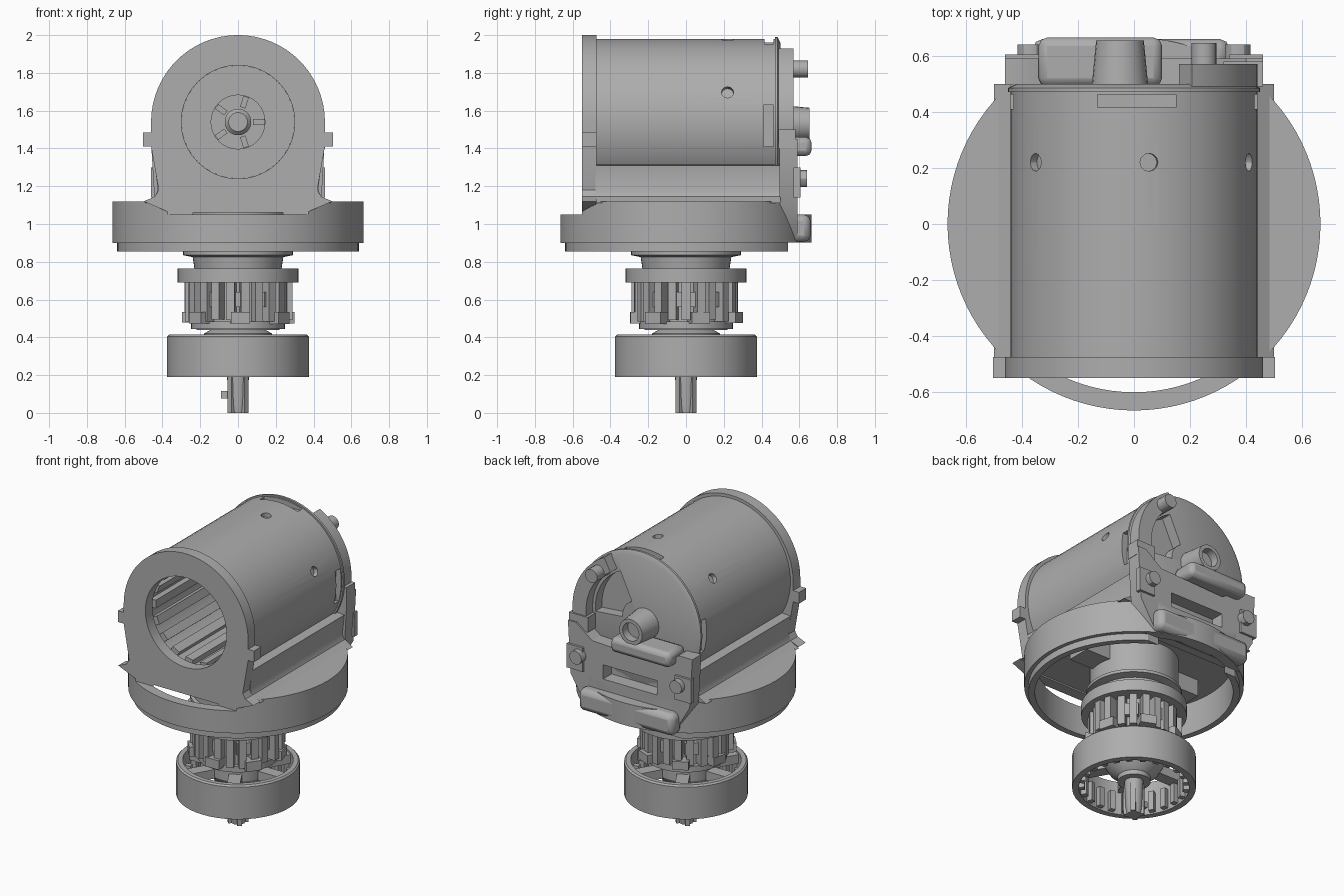
import bpy, bmesh, math, random
from mathutils import Matrix, Vector

if "Cube" in bpy.data.objects:
    bpy.data.objects.remove(bpy.data.objects["Cube"], do_unlink=True)
random.seed(4)
AXIS_Z = 1.54          # height of the horizontal motor axis
parts = []

grey = bpy.data.materials.new("cast grey")
grey.use_nodes = True
grey.diffuse_color = (0.42, 0.42, 0.42, 1)
grey.node_tree.nodes["Principled BSDF"].inputs["Base Color"].default_value = (0.42, 0.42, 0.42, 1)


def finish(name, bm, matrix=None):
    if matrix:
        bm.transform(matrix)
    bmesh.ops.recalc_face_normals(bm, faces=bm.faces)
    mesh = bpy.data.meshes.new(name)
    bm.to_mesh(mesh)
    bm.free()
    obj = bpy.data.objects.new(name, mesh)
    bpy.context.collection.objects.link(obj)
    mesh.materials.append(grey)
    parts.append(obj)
    return obj


def along_y(x=0, z=AXIS_Z):
    return Matrix.Translation((x, 0, z)) @ Matrix.Rotation(-math.pi / 2, 4, 'X')


def lathe(name, points, matrix=None, steps=64, closed=False):
    bm = bmesh.new()
    vs = [bm.verts.new((r, 0, z)) for r, z in points]
    es = [bm.edges.new(p) for p in zip(vs, vs[1:])]
    if closed:
        es.append(bm.edges.new((vs[-1], vs[0])))
    bmesh.ops.spin(bm, geom=vs + es, cent=(0, 0, 0), axis=(0, 0, 1),
                   dvec=(0, 0, 0), angle=2 * math.pi, steps=steps)
    bmesh.ops.remove_doubles(bm, verts=bm.verts, dist=0.0005)
    return finish(name, bm, matrix)


def rod(name, r, a, b, matrix=None, steps=32):
    return lathe(name, [(0, a), (r, a), (r, b), (0, b)], matrix, steps)


def add_box(bm, xs, ys, zs, matrix=Matrix()):
    size = [b - a for a, b in (xs, ys, zs)]
    mid = [(a + b) / 2 for a, b in (xs, ys, zs)]
    bmesh.ops.create_cube(bm, size=1, matrix=matrix @ Matrix.Translation(mid)
                          @ Matrix.Diagonal((*size, 1)))


def boxes(name, specs, matrix=None):
    bm = bmesh.new()
    for s in specs:
        add_box(bm, *s)
    return finish(name, bm, matrix)


def radial(name, count, r0, r1, width, z0, z1, matrix=None, jitter=0, offset=0):
    bm = bmesh.new()
    for i in range(count):
        j = random.uniform(-jitter, jitter)
        add_box(bm, (r0, r1 + j), (-width / 2, width / 2), (z0 + abs(j), z1),
                Matrix.Rotation(math.tau * (i + offset) / count, 4, 'Z'))
    return finish(name, bm, matrix)


def slab(name, outline, y0, y1):
    """Extrude an x-z outline along y."""
    bm = bmesh.new()
    face = bm.faces.new([bm.verts.new((x, y0, z)) for x, z in outline])
    out = bmesh.ops.extrude_face_region(bm, geom=[face])
    moved = [v for v in out["geom"] if isinstance(v, bmesh.types.BMVert)]
    bmesh.ops.translate(bm, verts=moved, vec=(0, y1 - y0, 0))
    return finish(name, bm)


def arc(r, a0, a1, n=32):
    angles = [math.radians(a0 + (a1 - a0) * i / n) for i in range(n + 1)]
    return [(r * math.cos(a), AXIS_Z + r * math.sin(a)) for a in angles]


def cut(obj, *cutters):
    bpy.context.view_layer.objects.active = obj
    for c in cutters:
        c.hide_render = True
        mod = obj.modifiers.new("cut", 'BOOLEAN')
        mod.operation, mod.object, mod.solver = 'DIFFERENCE', c, 'EXACT'
        bpy.ops.object.modifier_apply(modifier=mod.name)
        parts.remove(c)
        bpy.data.objects.remove(c, do_unlink=True)


# Hollow round base with stepped lip and lowered front and back caps
base = lathe("base_disc", [(0, 1.07), (.6, 1.07), (.6, .855), (.64, .855), (.64, .9),
                           (.665, .9), (.665, 1.12), (0, 1.12)], steps=96)
cut(base, boxes("front_step", [((-1, 1), (-1, -.55), (1.05, 1.3))]),
    boxes("back_step", [((-1, 1), (.59, 1), (1.05, 1.3))]),
    boxes("lip_gap", [((-1, 1), (.54, 1), (.8, .902))]),
    boxes("cable_gap", [((-.24, .24), (.3, .56), (1, 1.3))]))

# Motor shell: open at the front, shallow recesses elsewhere
shell = lathe("motor_shell", [(0, .38), (.34, .38), (.34, -.475), (.44, -.475), (.44, .47),
                              (.45, .47), (.45, .485), (.42, .5), (0, .5)], along_y())
pits = []
for i, angle in enumerate((21, 83, 143)):
    turn = Matrix.Rotation(math.radians(90 - angle), 4, 'Y')
    pits.append(rod(f"pit_{i}", .032, .41, .5,
                    Matrix.Translation((0, .22, AXIS_Z)) @ turn, 12))
cut(shell, *pits,
    boxes("top_window", [((-.13, .15), (.415, .462), (1.94, 2.1))]),
    boxes("side_windows", [((s * .44 - .04, s * .44 + .04), (.41, .462), (1.41, 1.63))
                           for s in (-1, 1)]),
    slab("cap_recess", arc(.32, -5, 65, 12) + arc(.12, 65, -5, 8), .43, .6))

# Inside of the bore: ribs and hub
radial("bore_ribs", 18, .3, .36, .055, -.44, .4, along_y())
lathe("bore_hub", [(0, .18), (.05, .18), (.07, .2), (.07, .3), (.145, .3),
                   (.145, .34), (.3, .34), (.3, .4), (0, .4)], along_y(), 40)
radial("bore_hub_blades", 5, .08, .14, .03, .27, .31, along_y())

# Arched front plate with round opening and side lugs
half = [(-.46, 1.41), (-.42, 1.18), (-.44, 1.145), (-.5, 1.12), (-.36, 1.06)]
plate = slab("front_plate", arc(.46, 0, 180, 48) + half + [(-x, z) for x, z in reversed(half)],
             -.55, -.475)
cut(plate, rod("bore_cutter", .3, -.7, -.3, along_y(), 64))
boxes("plate_lugs", [((s * .475 - .028, s * .475 + .028), (-.55, -.475), (1.41, 1.485))
                     for s in (-1, 1)])

# Saddle that carries the shell, with flared feet
side = [(-.44, 1.31), (-.425, 1.18), (-.44, 1.145), (-.5, 1.11)]
slab("saddle", side + [(-x, z) for x, z in reversed(side)] + arc(.41, -33, -147, 24), -.48, .5)

# Rear cover with cable slot
cover = slab("rear_cover", [(-.44, 1.1), (-.33, .92), (.33, .92), (.44, 1.1), (.46, 1.45),
                            (.4, 1.45), (.28, 1.36), (-.2, 1.34), (-.36, 1.43), (-.46, 1.43)],
             .495, .59)
cut(cover, boxes("slot", [((-.2, .2), (.4, .7), (1.125, 1.22))]))
boxes("rear_cover_pads", [((s * .4 - .06, s * .4 + .06), (.57, .605), (1.14, 1.3))
                          for s in (-1, 1)])
for s, label in ((-1, "right"), (1, "left")):
    rod(f"cover_screw_{label}", .045, .55, .64, along_y(s * .37, 1.24), 12)

# Rear grip along the base
grip = boxes("rear_grip", [((-.36, .34), (.55, .66), (.905, 1.05))])
bevel = grip.modifiers.new("bevel", 'BEVEL')
bevel.width, bevel.segments = .035, 2

# Hooked arm, screw, shelf and spout on the rear
slab("rear_arm", arc(.44, -15, 62, 20) + arc(.34, 62, -15, 20), .49, .57)
rod("arm_screw", .045, .5, .645, along_y(.25, 1.82), 16)
boxes("arm_foot", [((.32, .46), (.49, .58), (1.4, 1.5))])
shelf = boxes("rear_shelf", [((-.34, .1), (.49, .665), (1.36, 1.46))])
bevel = shelf.modifiers.new("bevel", 'BEVEL')
bevel.width, bevel.segments = .03, 2
lathe("rear_spout", [(0, .5), (.1, .5), (.085, .655), (.06, .655), (.06, .6), (0, .6)],
      along_y(-.05, 1.53), 24)

# Neck below the base
lathe("neck", [(0, 1.1), (.27, 1.1), (.27, .86), (.29, .855), (.29, .835), (.24, .825),
               (.23, .76), (.32, .765), (.32, .69), (.22, .69), (.22, .44), (0, .44)], steps=48)
boxes("neck_brackets", [((s * .34 - .1, s * .34 + .1), (-.08, .08), (.96, 1.08))
                        for s in (-1, 1)])

# Ribbed drum with clips
radial("drum_ribs", 22, .2, .275, .045, .48, .7, jitter=.018)
radial("drum_clips", 7, .2, .3, .1, .47, .535, jitter=.01, offset=.3)
radial("drum_windows", 8, .2, .25, .1, .56, .64)
rod("drum_foot", .25, .445, .485, steps=32)

# Lower wheel: open ring, spokes, inner teeth, hub and keyed shaft
lathe("wheel_ring", [(.335, .19), (.375, .19), (.375, .405), (.365, .415), (.335, .415)],
      steps=48, closed=True)
radial("wheel_spokes", 6, .08, .35, .08, .34, .4)
radial("wheel_teeth", 24, .3, .345, .035, .2, .33)
lathe("wheel_hub", [(0, .46), (.11, .46), (.18, .42), (.18, .35), (.15, .3),
                    (.1, .26), (.1, .23), (0, .23)], steps=32)
lathe("shaft", [(0, 0), (.045, 0), (.052, .05), (.062, .3), (0, .3)], steps=12)
radial("shaft_keys", 4, .02, .062, .03, 0, .2, offset=.5)
boxes("shaft_nub", [((-.09, -.04), (-.02, .02), (.075, .115))])

# Smooth shading with sharp edges kept
bpy.ops.object.select_all(action='DESELECT')
for p in parts:
    p.select_set(True)
bpy.context.view_layer.objects.active = parts[0]
bpy.ops.object.shade_smooth_by_angle(angle=math.radians(30))
